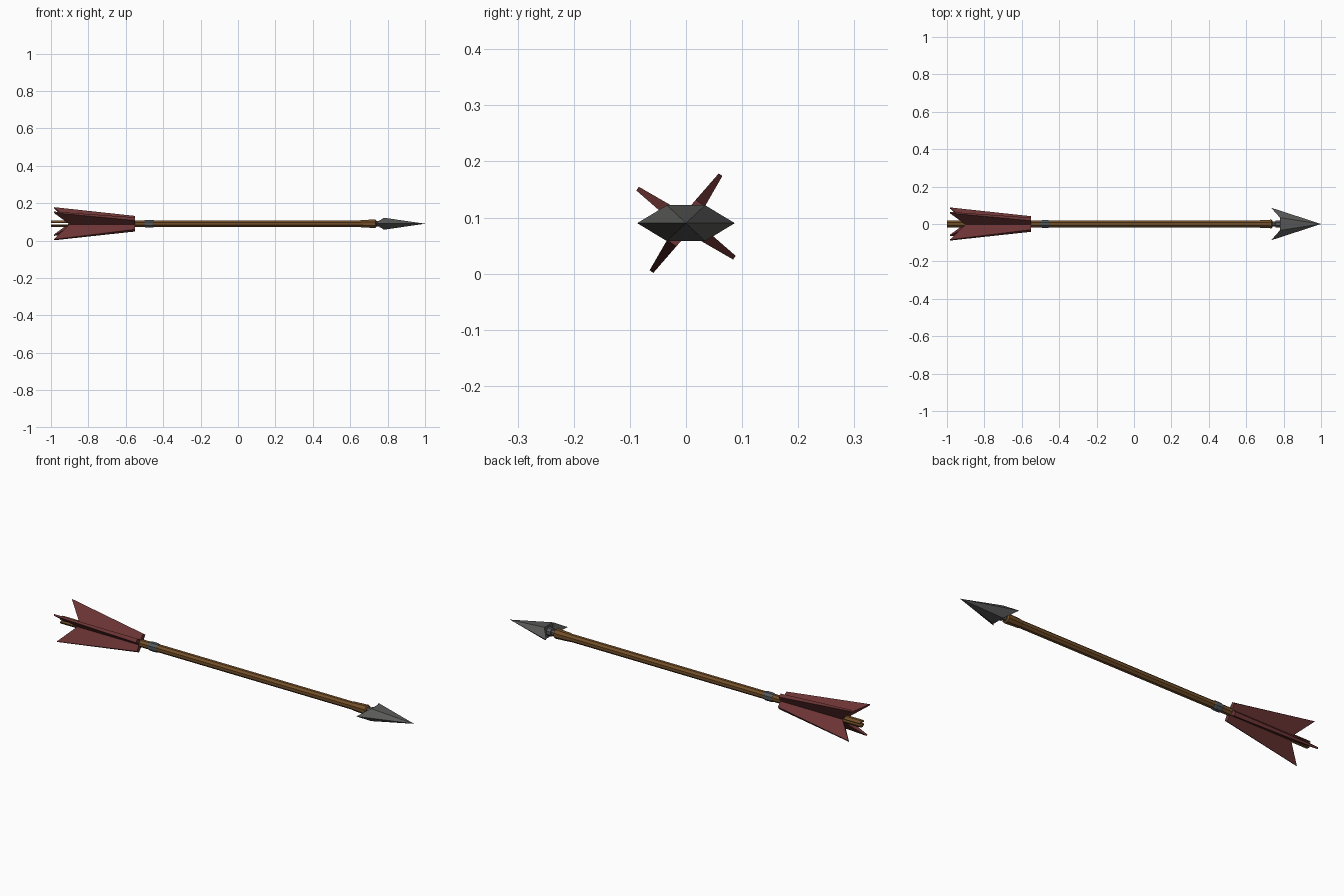
import bpy, bmesh, math

if "Cube" in bpy.data.objects:
    bpy.data.objects.remove(bpy.data.objects["Cube"])

AXIS_Z = 0.09


def material(name, rgb):
    m = bpy.data.materials.new(name)
    m.diffuse_color = (*rgb, 1)
    m.use_nodes = True
    m.node_tree.nodes["Principled BSDF"].inputs["Base Color"].default_value = m.diffuse_color
    return m


WOOD = material("brown wood", (0.17, 0.078, 0.022))
RED = material("dark red feather", (0.15, 0.034, 0.034))
STEEL = material("dark steel", (0.10, 0.10, 0.098))
BAND = material("blue grey band", (0.085, 0.098, 0.105))


def make(name, verts, faces, mat):
    me = bpy.data.meshes.new(name)
    me.from_pydata(verts, [], faces)
    bm = bmesh.new()
    bm.from_mesh(me)
    bmesh.ops.recalc_face_normals(bm, faces=bm.faces)
    bm.to_mesh(me)
    bm.free()
    me.materials.append(mat)
    ob = bpy.data.objects.new(name, me)
    ob.location.z = AXIS_Z
    bpy.context.collection.objects.link(ob)
    return ob


def lathe(name, profile, mat, sides=8):
    """Faceted solid turned around the arrow axis from (x, radius) pairs."""
    verts, faces = [], []
    for x, r in profile:
        for i in range(sides):
            a = 2 * math.pi * (i + 0.5) / sides
            verts.append((x, r * math.cos(a), r * math.sin(a)))
    for k in range(len(profile) - 1):
        for i in range(sides):
            j = (i + 1) % sides
            faces.append((k * sides + i, k * sides + j,
                          (k + 1) * sides + j, (k + 1) * sides + i))
    faces.append(tuple(range(sides)))
    n = (len(profile) - 1) * sides
    faces.append(tuple(range(n, n + sides)))
    return make(name, verts, faces, mat)


# shaft with flared socket at the front
lathe("shaft", [(-0.88, 0.019), (0.65, 0.019), (0.66, 0.021),
                (0.735, 0.025), (0.74, 0.018)], WOOD)

# nock: two prongs with a slot between them
for s, label in ((1, "upper"), (-1, "lower")):
    section = [(-0.0176, 0.005), (0.0176, 0.005), (0.0176, 0.0073),
               (0.0073, 0.0176), (-0.0073, 0.0176), (-0.0176, 0.0073)]
    verts = [(x, y, s * z) for x in (-1.0, -0.875) for y, z in section]
    faces = [tuple(range(6)), tuple(range(6, 12))]
    faces += [(i, (i + 1) % 6, (i + 1) % 6 + 6, i + 6) for i in range(6)]
    make("nock_prong_" + label, verts, faces, WOOD)

# binding band ahead of the feathers
lathe("band", [(-0.50, 0.020), (-0.49, 0.0225), (-0.46, 0.0225), (-0.45, 0.020)], BAND)

# four swept feathers, thick at the root and thin at the edge
outline = [(-0.90, 0.012, 0.013), (-0.985, 0.106, 0.004),
           (-0.55, 0.044, 0.010), (-0.55, 0.012, 0.013)]
for k in range(4):
    a = math.radians(54.5 + 90 * k)
    c, s = math.cos(a), math.sin(a)
    verts = [(x, r * c - e * t * s, r * s + e * t * c)
             for e in (1, -1) for x, r, t in outline]
    faces = [(0, 1, 2, 3), (4, 5, 6, 7)]
    faces += [(i, (i + 1) % 4, (i + 1) % 4 + 4, i + 4) for i in range(4)]
    make("feather_%d" % (k + 1), verts, faces, RED)

# arrowhead: six-sided point with two swept-back barbs
verts = [(1.0, 0, 0),
         (0.733, 0.087, 0), (0.78, 0.034, 0.032), (0.78, -0.034, 0.032),
         (0.733, -0.087, 0), (0.78, -0.034, -0.032), (0.78, 0.034, -0.032)]
faces = [(0, i, i % 6 + 1) for i in range(1, 7)]
faces += [(2, 3, 5, 6), (1, 2, 6), (4, 5, 3)]
make("arrowhead", verts, faces, STEEL)

# steel neck joining head and socket
lathe("head_neck", [(0.735, 0.015), (0.755, 0.015), (0.757, 0.021), (0.785, 0.021)], STEEL)
